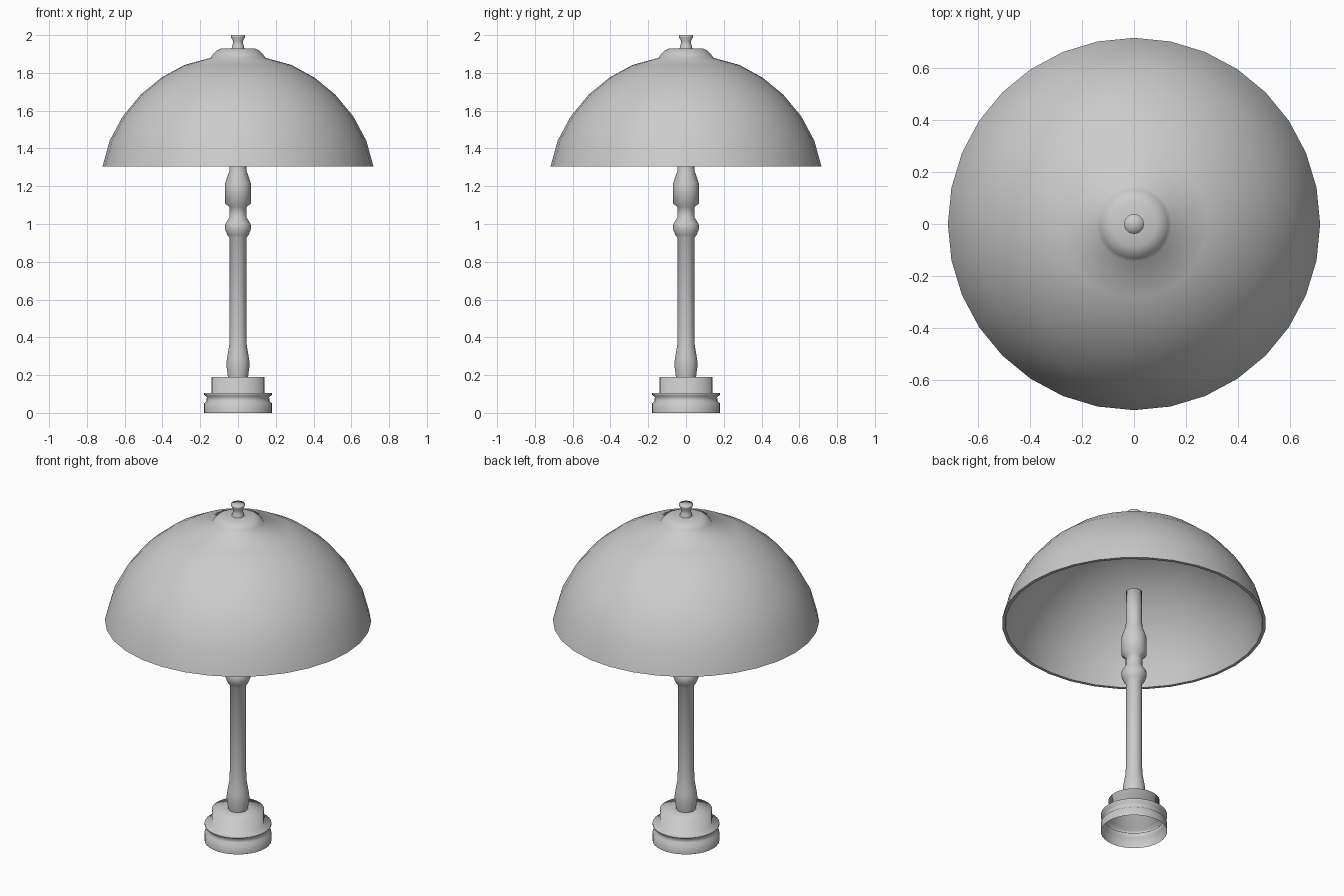
import bpy, bmesh, math

if "Cube" in bpy.data.objects:
    bpy.data.objects.remove(bpy.data.objects["Cube"])


def lathe(name, profile, sides, angle=None):
    """Revolve (radius, z) points about z; a zero radius closes the end."""
    bm = bmesh.new()
    rings = []
    for r, z in profile:
        if r == 0:
            rings.append([bm.verts.new((0, 0, z))] * sides)
        else:
            rings.append([bm.verts.new((r * math.cos(2 * math.pi * i / sides),
                                        r * math.sin(2 * math.pi * i / sides), z))
                          for i in range(sides)])
    for a, b in zip(rings, rings[1:]):
        for i in range(sides):
            j = (i + 1) % sides
            bm.faces.new(list(dict.fromkeys((a[i], a[j], b[j], b[i]))))
    bmesh.ops.recalc_face_normals(bm, faces=bm.faces)
    mesh = bpy.data.meshes.new(name)
    bm.to_mesh(mesh)
    bm.free()
    ob = bpy.data.objects.new(name, mesh)
    bpy.context.collection.objects.link(ob)
    bpy.ops.object.select_all(action='DESELECT')
    ob.select_set(True)
    bpy.context.view_layer.objects.active = ob
    if angle:
        bpy.ops.object.shade_smooth_by_angle(angle=math.radians(angle))
    else:
        bpy.ops.object.shade_smooth()
    return ob


# Stepped foot, hollow and open underneath
lathe("base", [(0.18, 0), (0.18, 0.05), (0.167, 0.062), (0.165, 0.085),
               (0.18, 0.095), (0.18, 0.105), (0.14, 0.105), (0.14, 0.19),
               (0.05, 0.19)], 32)

# Turned column, ending inside the shade
lathe("column", [(0.053, 0.19), (0.062, 0.255), (0.058, 0.29), (0.046, 0.36),
                 (0.044, 0.42), (0.044, 0.925), (0.057, 0.943), (0.069, 0.975),
                 (0.067, 1.0), (0.045, 1.035), (0.045, 1.09), (0.068, 1.108),
                 (0.068, 1.215), (0.046, 1.28), (0.044, 1.32), (0.044, 1.5),
                 (0, 1.5)], 32)

# Domed shade: outer wall with collar, flat rim, then inner wall
outer = [(0.717, 1.305), (0.68, 1.44), (0.61, 1.57), (0.515, 1.685),
         (0.405, 1.775), (0.283, 1.842), (0.145, 1.88)]
collar = [(0.132, 1.9), (0.113, 1.918), (0.087, 1.93), (0, 1.93)]
inner = [(r * 0.975, z - 0.018 * (i > 0)) for i, (r, z) in enumerate(outer)]
lathe("shade", collar[::-1] + outer[::-1] + inner + [(0, 1.875)], 32, 50)

# Finial
lathe("finial", [(0.034, 1.93), (0.028, 1.95), (0.026, 1.968), (0.037, 1.988),
                 (0.038, 2.0), (0, 2.0)], 32)
